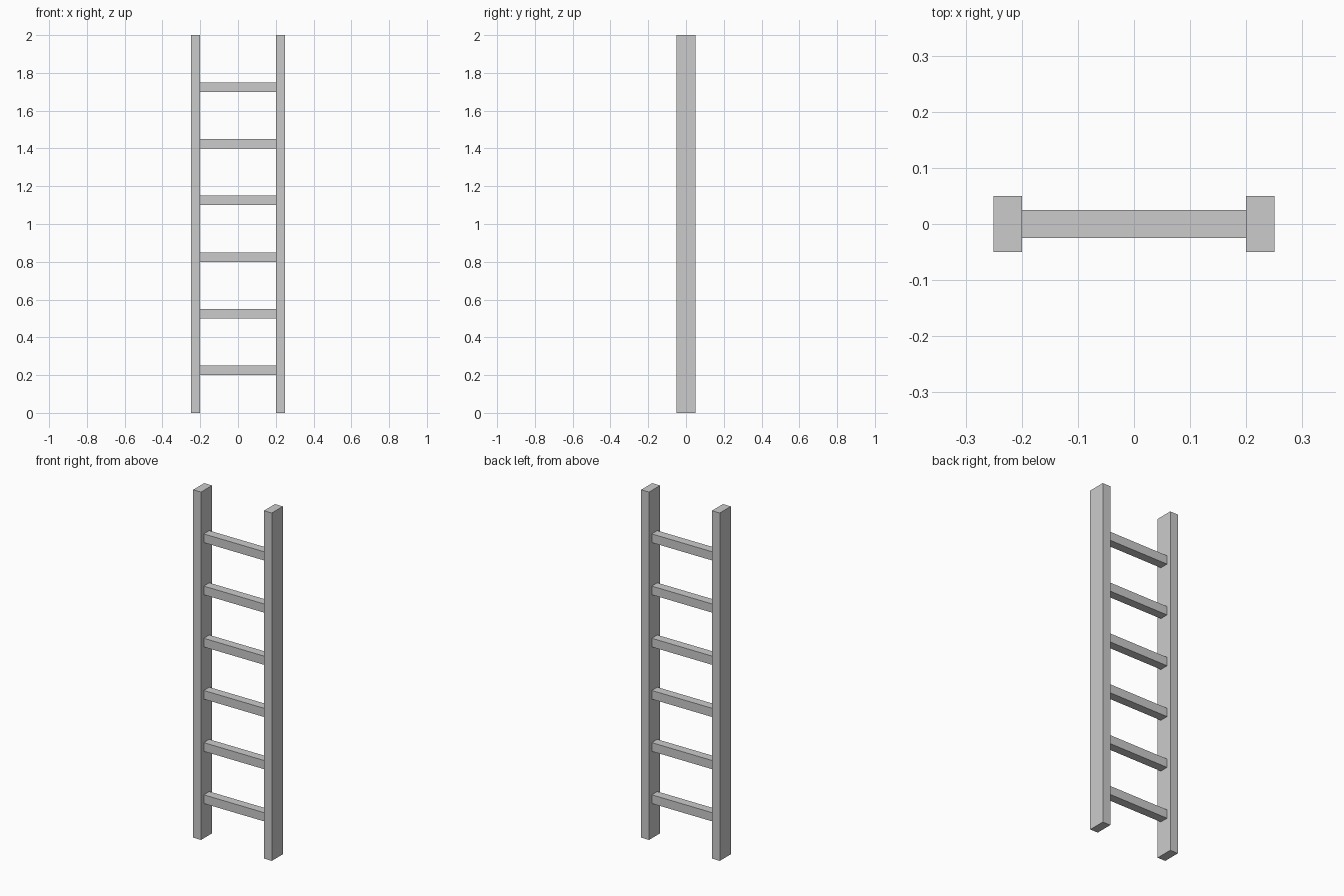
import bpy

default_cube = bpy.data.objects.get("Cube")
if default_cube:
    bpy.data.objects.remove(default_cube, do_unlink=True)

# Single plain grey material
GREY = (0.6, 0.6, 0.6, 1)
grey = bpy.data.materials.new("light_grey")
grey.use_nodes = True
grey.diffuse_color = GREY
grey.node_tree.nodes["Principled BSDF"].inputs["Base Color"].default_value = GREY

HEIGHT = 2.0
RAIL_WIDTH, RAIL_DEPTH = 0.05, 0.1
RUNG_LENGTH, RUNG_SIZE = 0.4, 0.05
RUNG_COUNT, FIRST_RUNG, RUNG_STEP = 6, 0.225, 0.3


def box(name, size, location):
    """Add a flat-shaded box with its dimensions applied."""
    bpy.ops.mesh.primitive_cube_add(size=1, location=location)
    obj = bpy.context.object
    obj.name = name
    obj.scale = size
    bpy.ops.object.transform_apply(location=False, rotation=False, scale=True)
    obj.data.materials.append(grey)
    return obj


# Upright side rails
rail_x = (RUNG_LENGTH + RAIL_WIDTH) / 2
for side, sign in (("left", 1), ("right", -1)):
    box(f"{side}_rail", (RAIL_WIDTH, RAIL_DEPTH, HEIGHT), (sign * rail_x, 0, HEIGHT / 2))

# Evenly spaced square rungs
for i in range(RUNG_COUNT):
    box(f"rung_{i + 1}", (RUNG_LENGTH, RUNG_SIZE, RUNG_SIZE), (0, 0, FIRST_RUNG + i * RUNG_STEP))
